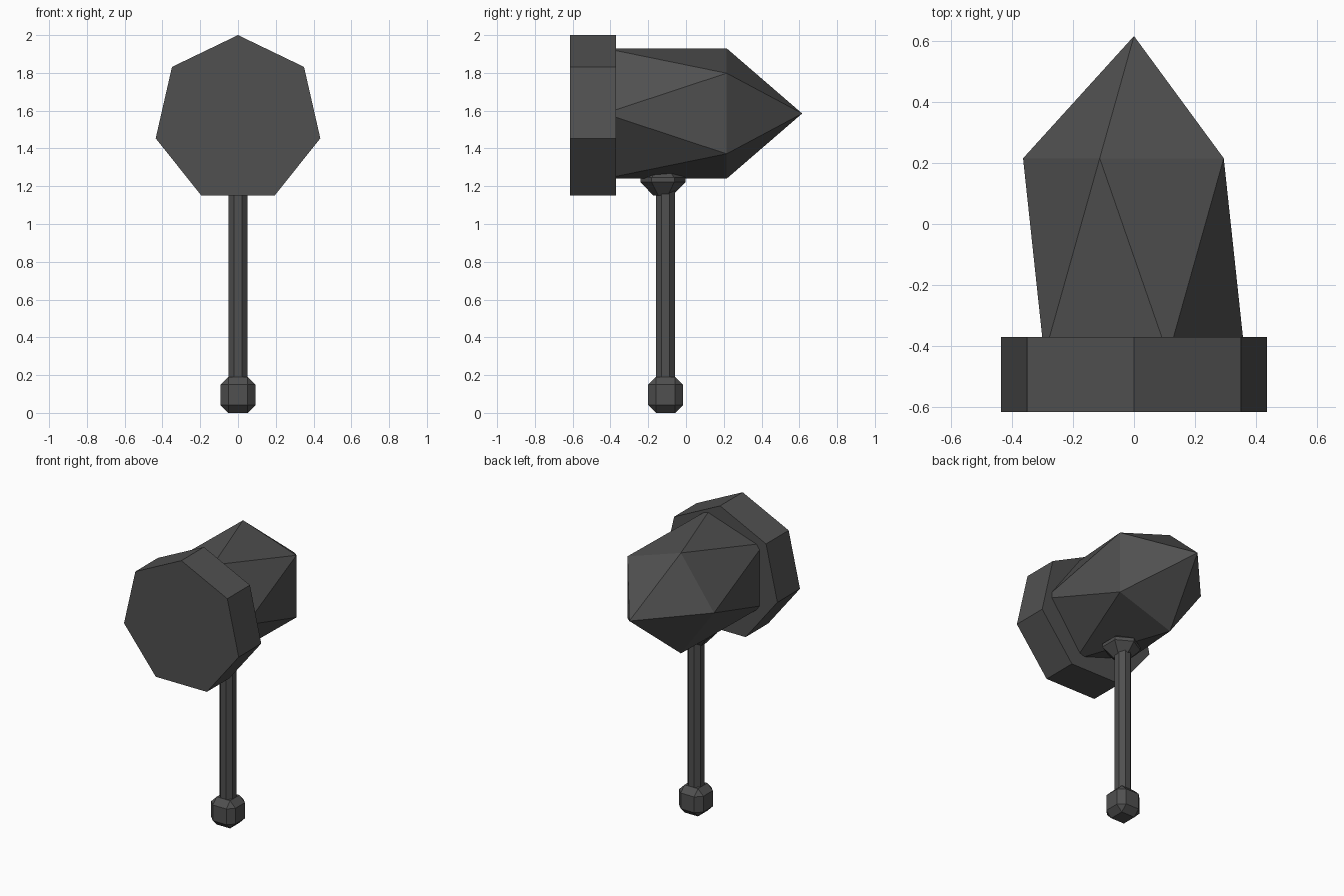
import bpy, bmesh, math
from mathutils import Vector

if "Cube" in bpy.data.objects:
    bpy.data.objects.remove(bpy.data.objects["Cube"])

iron = bpy.data.materials.new("dark_iron")
iron.diffuse_color = (0.08, 0.08, 0.08, 1)
iron.use_nodes = True
iron.node_tree.nodes["Principled BSDF"].inputs["Base Color"].default_value = iron.diffuse_color
HY = -0.108  # y of the handle axis


def finish(name, bm):
    bmesh.ops.recalc_face_normals(bm, faces=bm.faces)
    me = bpy.data.meshes.new(name)
    bm.to_mesh(me)
    bm.free()
    me.materials.append(iron)
    ob = bpy.data.objects.new(name, me)
    bpy.context.collection.objects.link(ob)
    return ob


def ring(bm, n, r, start, place):
    """n points of radius r, put in space by place(u, v)."""
    pts = [start + 2 * math.pi * i / n for i in range(n)]
    return [bm.verts.new(place(r * math.cos(a), r * math.sin(a))) for a in pts]


def lathe(name, n, rings, start, y=HY):
    """Stack of (radius, z) rings round a vertical axis, capped."""
    bm = bmesh.new()
    loops = [ring(bm, n, r, start, lambda u, v, z=z: Vector((u, y + v, z))) for r, z in rings]
    for a, b in zip(loops, loops[1:]):
        for i in range(n):
            j = (i + 1) % n
            bm.faces.new((a[i], a[j], b[j], b[i]))
    bm.faces.new(loops[0])
    bm.faces.new(loops[-1])
    return finish(name, bm)


# Seven-sided striking plate
bm = bmesh.new()
front, back = [ring(bm, 7, 0.447, math.pi / 2, lambda u, v, y=y: Vector((u, y, 1.553 + v)))
               for y in (-0.615, -0.37)]
bm.faces.new(front)
bm.faces.new(back)
for i in range(7):
    j = (i + 1) % 7
    bm.faces.new((front[i], front[j], back[j], back[i]))
finish("striking_plate", bm)

# Pointed head: twisted five-sided body with a spike
bm = bmesh.new()
CZ = 1.585
f = ring(bm, 5, 0.363, math.pi, lambda u, v: Vector((u, 0.215, CZ + v)))
b = ring(bm, 5, 0.363, math.pi + math.pi / 5, lambda u, v: Vector((u, -0.431, CZ + v)))
tip = bm.verts.new((0, 0.615, CZ))
for i in range(5):
    j = (i + 1) % 5
    bm.faces.new((f[i], f[j], tip))
    bm.faces.new((f[i], f[j], b[i]))
    bm.faces.new((b[i], b[j], f[j]))
bm.faces.new(b)
finish("pointed_head", bm)

# Octagonal handle
lathe("handle", 8, [(0.054, 0.15), (0.054, 1.27)], math.pi / 8)

# Faceted collar under the head
lathe("collar", 6, [(0.05, 1.15), (0.12, 1.222), (0.12, 1.245), (0.07, 1.28)],
      math.pi / 6, -0.122)

# Pommel: chamfered cube
bm = bmesh.new()
bmesh.ops.create_cube(bm, size=1)
for v in bm.verts:
    v.co = Vector((v.co.x * 0.184, HY + v.co.y * 0.184, 0.095 + v.co.z * 0.19))
bmesh.ops.bevel(bm, geom=bm.edges[:], offset=0.041, segments=1, affect='EDGES')
finish("pommel", bm)
